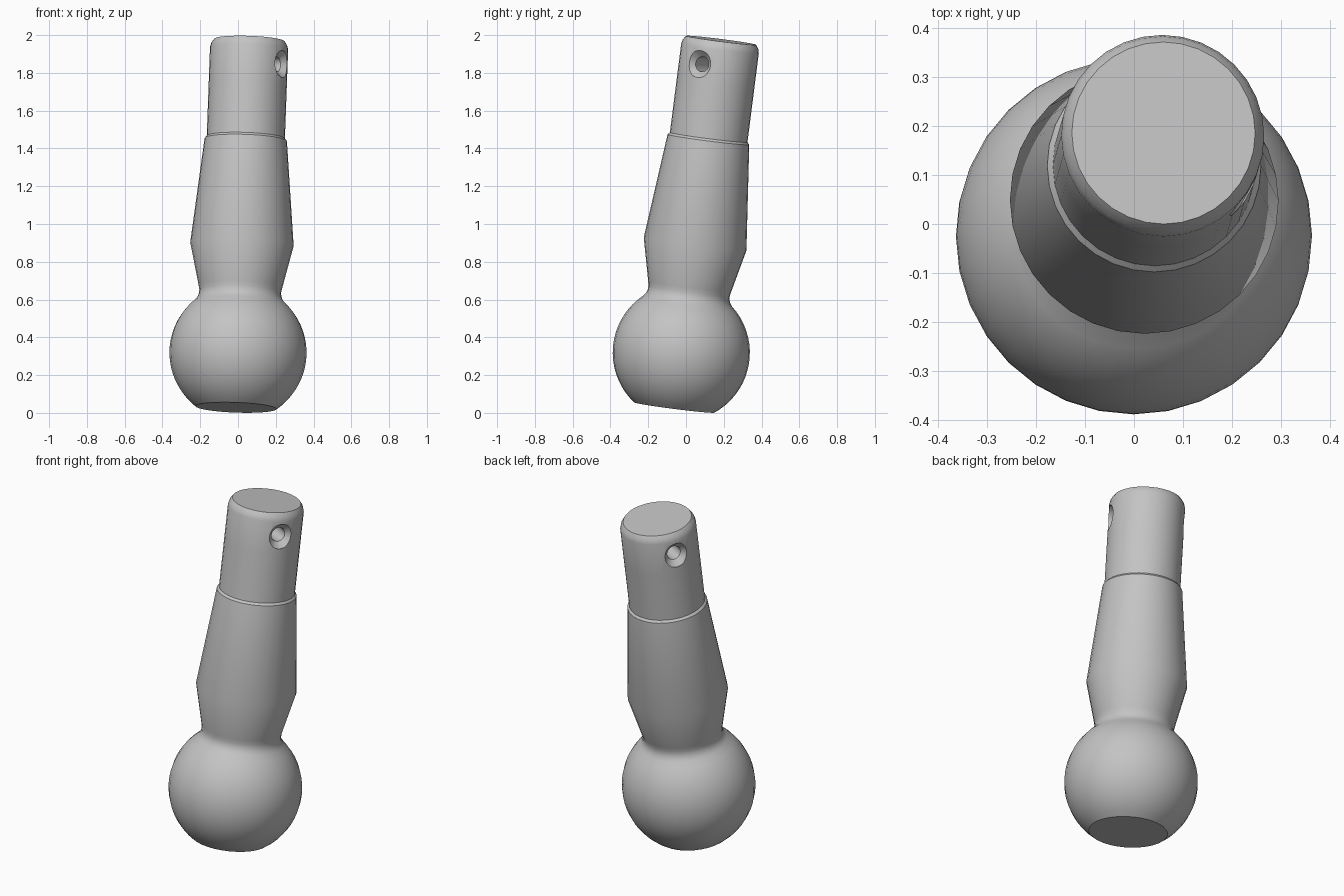
import bpy, bmesh, math
from mathutils import Matrix, Vector

cube = bpy.data.objects.get("Cube")
if cube:
    bpy.data.objects.remove(cube, do_unlink=True)

BALL_CENTRE = Vector((0, -0.025, 0.319))
AXIS = Vector((0.06, 0.21, 1.65)).normalized()
BALL_R = 0.363

steel = bpy.data.materials.new("grey steel")
steel.use_nodes = True
grey = (0.55, 0.55, 0.55, 1)
steel.diffuse_color = grey
steel.node_tree.nodes["Principled BSDF"].inputs["Base Color"].default_value = grey


def lathe(name, profile, sides, matrix):
    """Revolve (radius, height) points around z, then place the result."""
    bm = bmesh.new()
    verts = [bm.verts.new((r, 0, h)) for r, h in profile]
    edges = [bm.edges.new(pair) for pair in zip(verts, verts[1:])]
    bmesh.ops.spin(bm, geom=verts + edges, cent=(0, 0, 0), axis=(0, 0, 1),
                   angle=math.tau, steps=sides, use_duplicate=False)
    bmesh.ops.remove_doubles(bm, verts=bm.verts, dist=1e-4)
    # Close the open end rings
    bmesh.ops.holes_fill(bm, edges=[e for e in bm.edges if e.is_boundary], sides=0)
    bmesh.ops.recalc_face_normals(bm, faces=bm.faces)
    bm.transform(matrix)
    mesh = bpy.data.meshes.new(name)
    bm.to_mesh(mesh)
    bm.free()
    mesh.materials.append(steel)
    obj = bpy.data.objects.new(name, mesh)
    bpy.context.collection.objects.link(obj)
    return obj


# Ball with a flat underside
start = math.asin(-0.293 / BALL_R)
end = math.asin(0.275 / BALL_R)
STEPS = 18
profile = []
for i in range(STEPS + 1):
    a = start + (end - start) * i / STEPS
    profile.append((BALL_R * math.cos(a), BALL_R * math.sin(a)))

# Filleted neck, tapered shank, shoulder, pin and rounded tip
profile += [(0.225, 0.291), (0.218, 0.310), (0.217, 0.330), (0.222, 0.355),
            (0.274, 0.580), (0.218, 1.138), (0.207, 1.150), (0.207, 1.440),
            (0.207, 1.625), (0.201, 1.648), (0.187, 1.668)]

# Lean the whole stud along its axis
lean = Vector((0, 0, 1)).rotation_difference(AXIS).to_matrix().to_4x4()
placement = Matrix.Translation(BALL_CENTRE) @ lean
stud = lathe("ball_stud", profile, 32, placement)

# Cross hole, countersunk at both ends
half = [(0.040, 0.172), (0.072, 0.203), (0.072, 0.260)]
hole = [(r, -h) for r, h in reversed(half)] + half
across = (Matrix.Translation((0, 0, 1.535))
          @ Matrix.Rotation(math.radians(-29), 4, 'Z')
          @ Matrix.Rotation(math.radians(90), 4, 'Y'))
cutter = lathe("cross_hole_cutter", hole, 24, placement @ across)

cut = stud.modifiers.new("cross hole", 'BOOLEAN')
cut.operation = 'DIFFERENCE'
cut.solver = 'EXACT'
cut.object = cutter

bpy.ops.object.select_all(action='DESELECT')
bpy.context.view_layer.objects.active = stud
stud.select_set(True)
bpy.ops.object.modifier_apply(modifier=cut.name)
bpy.data.objects.remove(cutter, do_unlink=True)
bpy.ops.object.shade_smooth_by_angle(angle=math.radians(30))
